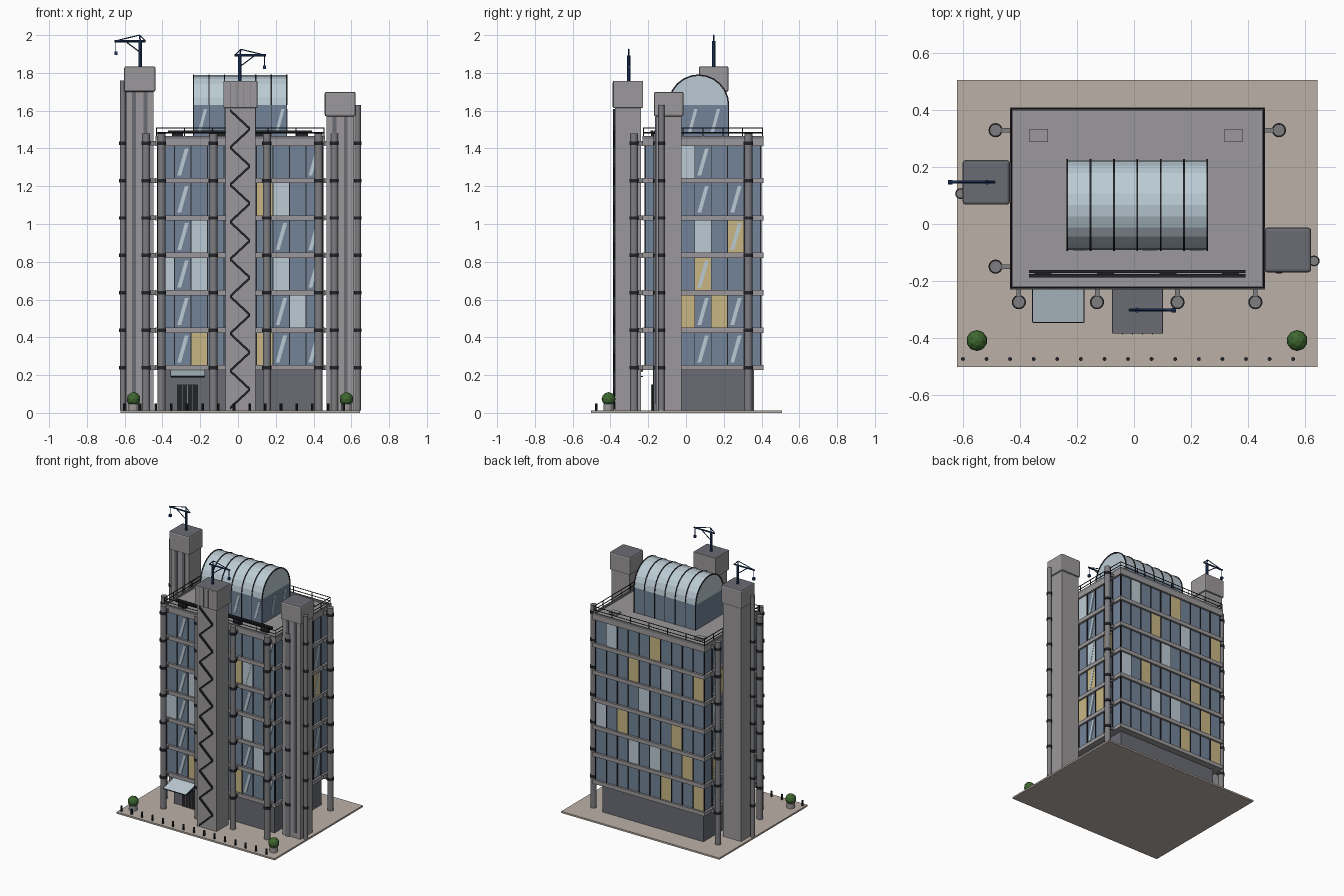
import bpy, bmesh, math, random
from mathutils import Vector, Matrix

if "Cube" in bpy.data.objects:
    bpy.data.objects.remove(bpy.data.objects["Cube"])
random.seed(4)


def material(name, *rgb):
    m = bpy.data.materials.new(name)
    m.use_nodes = True
    m.diffuse_color = (*rgb, 1)
    m.node_tree.nodes["Principled BSDF"].inputs["Base Color"].default_value = (*rgb, 1)
    return m


CONCRETE = material("concrete", .33, .315, .325)
STEEL = material("steel", .21, .205, .215)
SLATE = material("slate", .145, .15, .175)
PAVING = material("paving", .50, .44, .39)
DARK = material("dark metal", .017, .018, .022)
GLASS = material("blue glass", .17, .23, .32)
PALE = material("pale glass", .50, .60, .66)
LIT = material("lit glass", .58, .47, .23)
NAVY = material("crane blue", .015, .045, .14)
GREEN = material("leaf green", .05, .14, .03)


def box(bm, x0, x1, y0, y1, z0, z1):
    size = Matrix.Diagonal((x1 - x0, y1 - y0, z1 - z0, 1))
    mid = Matrix.Translation(((x0 + x1) / 2, (y0 + y1) / 2, (z0 + z1) / 2))
    bmesh.ops.create_cube(bm, size=1, matrix=mid @ size)


def rod(bm, a, b, r, sides=12):
    a, b = Vector(a), Vector(b)
    turn = (b - a).to_track_quat('Z', 'Y').to_matrix().to_4x4()
    bmesh.ops.create_cone(bm, cap_ends=True, segments=sides, radius1=r, radius2=r,
                          depth=(b - a).length, matrix=Matrix.Translation((a + b) / 2) @ turn)


def prism(bm, points, depth):
    """Close a planar outline and extrude it along a vector."""
    face = bm.faces.new([bm.verts.new(p) for p in points])
    out = bmesh.ops.extrude_face_region(bm, geom=[face])["geom"]
    bmesh.ops.translate(bm, vec=depth, verts=[v for v in out if isinstance(v, bmesh.types.BMVert)])


def finish(bm, name, *mats, smooth=False, rule=None):
    bmesh.ops.recalc_face_normals(bm, faces=bm.faces)
    for f in bm.faces:
        f.material_index = rule(f) if rule else 0
    me = bpy.data.meshes.new(name)
    bm.to_mesh(me)
    bm.free()
    ob = bpy.data.objects.new(name, me)
    bpy.context.collection.objects.link(ob)
    for m in mats:
        me.materials.append(m)
    if smooth:
        bpy.ops.object.select_all(action='DESELECT')
        ob.select_set(True)
        bpy.context.view_layer.objects.active = ob
        bpy.ops.object.shade_smooth_by_angle(angle=math.radians(40))
    return ob


def boxes(name, mat, *specs):
    bm = bmesh.new()
    for s in specs:
        box(bm, *s)
    return finish(bm, name, mat)


# Main dimensions
X0, X1, Y0, Y1 = -.437, .461, -.23, .41
G = .015
FLOOR, STEP, ROOF = .24, .198, 1.45
LEVELS = [FLOOR + STEP * i for i in range(7)]

# Plaza, ground floor, glass core, floor slabs and parapet
boxes("plaza", PAVING, (-.622, .645, -.503, .507, 0, .012))
boxes("ground_floor", SLATE, (X0 + .045, X1 - .045, -.175, .36, .012, .235))
boxes("glass_core", GLASS, (X0 + G, X1 - G, Y0 + G, Y1 - G, FLOOR, 1.43))
boxes("floor_slabs", CONCRETE, *[(X0, X1, Y0, Y1, z - .014, z + .014) for z in LEVELS])
boxes("roof_deck", CONCRETE, (X0, X1, Y0, Y1, 1.435, ROOF))
boxes("parapet", STEEL, (X0, X1, Y0, Y0 + .01, ROOF, 1.465), (X0, X1, Y1 - .01, Y1, ROOF, 1.465),
      (X0, X0 + .01, Y0, Y1, ROOF, 1.465), (X1 - .01, X1, Y0, Y1, ROOF, 1.465))

# Facades: start corner, direction, outward normal, pane count
FACADES = {
    "front": (Vector((X0 + G, Y0 + G, 0)), Vector((1, 0, 0)), Vector((0, -1, 0)), 10),
    "right": (Vector((X1 - G, Y0 + G, 0)), Vector((0, 1, 0)), Vector((1, 0, 0)), 7),
    "back": (Vector((X1 - G, Y1 - G, 0)), Vector((-1, 0, 0)), Vector((0, 1, 0)), 10),
    "left": (Vector((X0 + G, Y1 - G, 0)), Vector((0, -1, 0)), Vector((-1, 0, 0)), 7)}
# Special panes as (row, column)
LIT_PANES = {"front": [(0, 2), (0, 6), (4, 6)], "right": [(3, 5), (2, 3), (1, 2), (1, 4)],
             "back": [(5, 5), (4, 3), (4, 9), (2, 2), (2, 7), (1, 8), (0, 6), (0, 9)],
             "left": [(4, 2), (2, 5), (1, 1)]}
PALE_PANES = {"front": [(1, 8), (2, 0), (2, 2), (2, 7), (3, 2), (4, 7)], "right": [(5, 2), (3, 3)],
              "back": [(5, 1), (4, 6), (3, 4), (2, 0), (1, 5), (1, 3)], "left": [(5, 4), (3, 1)]}
SHINE = {"front": (1, 7, 9), "right": (3, 5), "back": (), "left": (1, 4)}


def plate(bm, start, u, n, u0, u1, z0, z1, lean=0, thick=.003):
    pts = [(u0, z0), (u1, z0), (u1 + lean, z1), (u0 + lean, z1)]
    prism(bm, [start + u * a + Vector((0, 0, z)) for a, z in pts], n * thick)


bars = bmesh.new()
for side, (start, u, n, count) in FACADES.items():
    w = ((X1 - X0 if count == 10 else Y1 - Y0) - 2 * G) / count
    for i in range(count + 1):
        plate(bars, start, u, n, i * w - .0025, i * w + .0025, FLOOR, ROOF - .02, 0, .006)
    for label, mat, cells in (("lit", LIT, LIT_PANES), ("pale", PALE, PALE_PANES)):
        bm = bmesh.new()
        for row, col in cells[side]:
            plate(bm, start, u, n, col * w, col * w + w, LEVELS[row], LEVELS[row + 1])
        finish(bm, f"{side}_{label}_panes", mat)
    shine = bmesh.new()
    for row, z in enumerate(LEVELS[:-1]):
        for k, col in enumerate(SHINE[side]):
            if (row + k) % 3 or k == 0:
                plate(shine, start, u, n, col * w + .014, col * w + .034, z + .028, z + .17, .04, .005)
    finish(shine, f"{side}_reflections", PALE)
finish(bars, "mullions", DARK)

# Service columns with collars and wall brackets
cols, collars, brackets = bmesh.new(), bmesh.new(), bmesh.new()
front_cols = [(x, -.275, 0, 1) for x in (-.405, -.13, .153, .427)]
side_cols = [(x, y, d, 0) for x, d in ((-.487, 1), (.51, -1)) for y in (-.15, .33)]
for x, y, dx, dy in front_cols + side_cols:
    rod(cols, (x, y, .012), (x, y, 1.48), .021, 16)
    for z in LEVELS:
        rod(collars, (x, y, z - .009), (x, y, z + .009), .025, 16)
        ex, ey = x + dx * .055, y + dy * .055
        box(brackets, min(x, ex) - .008 * dy, max(x, ex) + .008 * dy,
            min(y, ey) - .008 * abs(dx), max(y, ey) + .008 * abs(dx), z - .012, z + .012)
for x, y, top in ((-.61, .107, 1.76), (.634, -.13, 1.63)):
    rod(cols, (x, y, .012), (x, y, top), .016, 16)
    for z in LEVELS:
        rod(collars, (x, y, z - .009), (x, y, z + .009), .019, 16)
finish(cols, "service_columns", STEEL, smooth=True)
finish(collars, "column_collars", DARK, smooth=True)
finish(brackets, "column_brackets", STEEL)


# Service towers with overhanging plant rooms
def tower(name, x0, x1, y0, y1, cap, top, bevel):
    e = .01
    boxes(name + "_shaft", CONCRETE, (x0 + e, x1 - e, y0 + e, y1 - e, .012, cap + .01))
    bm = bmesh.new()
    box(bm, x0, x1, y0, y1, cap, top)
    ob = finish(bm, name + "_plant_room", CONCRETE, SLATE, rule=lambda f: int(f.normal.z > .9))
    mod = ob.modifiers.new("soft_edges", 'BEVEL')
    mod.width, mod.segments = bevel, 2


tower("left_tower", -.603, -.437, .068, .225, 1.70, 1.835, .01)
tower("right_tower", .459, .623, -.17, -.013, 1.57, 1.70, .01)
tower("stair_tower", -.077, .102, -.386, -.228, 1.615, 1.757, .003)
for name, x, y, top in (("left", -.52, .078, 1.70), ("right", .541, -.16, 1.57)):
    boxes(name + "_tower_grooves", SLATE,
          *[(x + d - .01, x + d + .01, y - .004, y + .01, .05, top) for d in (-.03, .03)])
boxes("plant_room_ribs", STEEL, *[(x - .002, x + .002, -.389, -.38, 1.62, 1.75)
                                  for x in (-.04, -.005, .03, .065)])

# Zigzag stair on the stair tower front
bm = bmesh.new()
for i in range(16):
    a, b = (-.042, .064) if i % 2 == 0 else (.064, -.042)
    z = .018 + i * .0985
    prism(bm, [(a, -.376, z), (b, -.376, z + .0985), (b, -.376, z + .114), (a, -.376, z + .0155)],
          (0, -.01, 0))
finish(bm, "zigzag_stair", DARK)

# Roof atrium with barrel vault
AX0, AX1, AY, AR, AZ = -.235, .258, .067, .158, 1.63
boxes("atrium_walls", GLASS, (AX0, AX1, AY - AR, AY + AR, ROOF, AZ))


def arch(r, n=12):
    return [(AY + r * math.cos(math.pi * i / n), AZ + r * math.sin(math.pi * i / n)) for i in range(n + 1)]


vault, ribs = bmesh.new(), bmesh.new()
prism(vault, [(AX0, y, z) for y, z in arch(AR)], (AX1 - AX0, 0, 0))
for i in range(7):
    x = AX0 + (AX1 - AX0) * i / 6
    outline = arch(AR + .004) + arch(AR - .004)[::-1]
    prism(ribs, [(x - .003, y, z) for y, z in outline], (.006, 0, 0))
    for y in (AY - AR, AY + AR):
        box(ribs, x - .002, x + .002, y - .003, y + .003, ROOF, AZ)
finish(vault, "barrel_vault", PALE)
finish(ribs, "vault_ribs", DARK)
bm = bmesh.new()
for u0 in (.02, .265, .43):
    plate(bm, Vector((AX0, AY - AR, 0)), Vector((1, 0, 0)), Vector((0, -1, 0)), u0, u0 + .017, 1.48, 1.61, .035)
for u0 in (.1, .22):
    plate(bm, Vector((AX1, AY - AR, 0)), Vector((0, 1, 0)), Vector((1, 0, 0)), u0, u0 + .017, 1.48, 1.61, .035)
finish(bm, "atrium_reflections", PALE)

# Roof hatches, cleaning track and railing
boxes("roof_hatches", CONCRETE, *[(x - .032, x + .032, .288, .335, ROOF, 1.462) for x in (-.335, .35)])
boxes("cleaning_track", DARK, *[(-.37, .393, y - .006, y + .006, 1.48, 1.495) for y in (-.167, -.182)],
      *[(x - .03, x + .03, -.185, -.165, ROOF, 1.482) for x in (-.32, -.1, .12, .34)])
bm = bmesh.new()
corners = [(X0 + .005, Y0 + .005), (X1 - .005, Y0 + .005), (X1 - .005, Y1 - .005), (X0 + .005, Y1 - .005)]
for i, a in enumerate(corners):
    a, b = Vector((*a, 0)), Vector((*corners[(i + 1) % 4], 0))
    for z in (1.483, 1.508):
        up = Vector((0, 0, z))
        rod(bm, a + up, b + up, .003, 6)
    for k in range(6):
        p = a.lerp(b, k / 6)
        rod(bm, p + Vector((0, 0, ROOF)), p + Vector((0, 0, 1.508)), .003, 6)
finish(bm, "roof_railing", DARK)


# Roof cranes; s is the jib direction
def crane(name, x, y, base, jib, top, s):
    bm = bmesh.new()
    tip, tail, peak = (x + s * .137, y, jib), (x - s * .028, y, jib), (x + s * .005, y, top)
    rod(bm, (x, y, base), (x, y, jib), .009, 8)
    rod(bm, tail, tip, .006, 6)
    rod(bm, (x, y, jib), peak, .004, 6)
    for a, b in ((peak, tip), (peak, tail), ((x, y, jib - .06), (x + s * .08, y, jib))):
        rod(bm, a, b, .003, 6)
    hx = x + s * .13
    rod(bm, (hx, y, jib), (hx, y, jib - .06), .002, 6)
    box(bm, hx - .008, hx + .008, y - .008, y + .008, jib - .072, jib - .055)
    finish(bm, name, NAVY)


crane("left_crane", -.517, .147, 1.83, 1.968, 2.0, -1)
crane("front_crane", .01, -.303, 1.755, 1.893, 1.925, 1)

# Entrance doors and glass canopy
boxes("entrance_doors", DARK, (-.322, -.213, -.181, -.17, .012, .15))
boxes("door_bars", STEEL, *[(x - .002, x + .002, -.184, -.18, .012, .15) for x in (-.295, -.268, -.24)])
bm = bmesh.new()
prism(bm, [(-.355, -.345, .19), (-.355, -.228, .222), (-.355, -.228, .228), (-.355, -.345, .196)], (.178, 0, 0))
finish(bm, "canopy_glass", PALE)
bm = bmesh.new()
for x in (-.355, -.177):
    rod(bm, (x, -.345, .192), (x, -.228, .224), .004, 6)
    rod(bm, (x, -.345, .192), (x, -.228, .192), .002, 6)
rod(bm, (-.355, -.345, .192), (-.177, -.345, .192), .004, 6)
finish(bm, "canopy_frame", DARK)

# Planters, shrubs and bollards
pots, shrubs, posts = bmesh.new(), bmesh.new(), bmesh.new()
for x in (-.553, .574):
    rod(pots, (x, -.41, .012), (x, -.41, .048), .028, 12)
    bmesh.ops.create_icosphere(shrubs, subdivisions=2, radius=.037, matrix=Matrix.Translation((x, -.41, .073)))
for i in range(15):
    x = -.602 + i * .083
    rod(posts, (x, -.475, .012), (x, -.475, .05), .007, 8)
finish(pots, "planters", CONCRETE)
finish(shrubs, "shrubs", GREEN)
finish(posts, "bollards", DARK)
